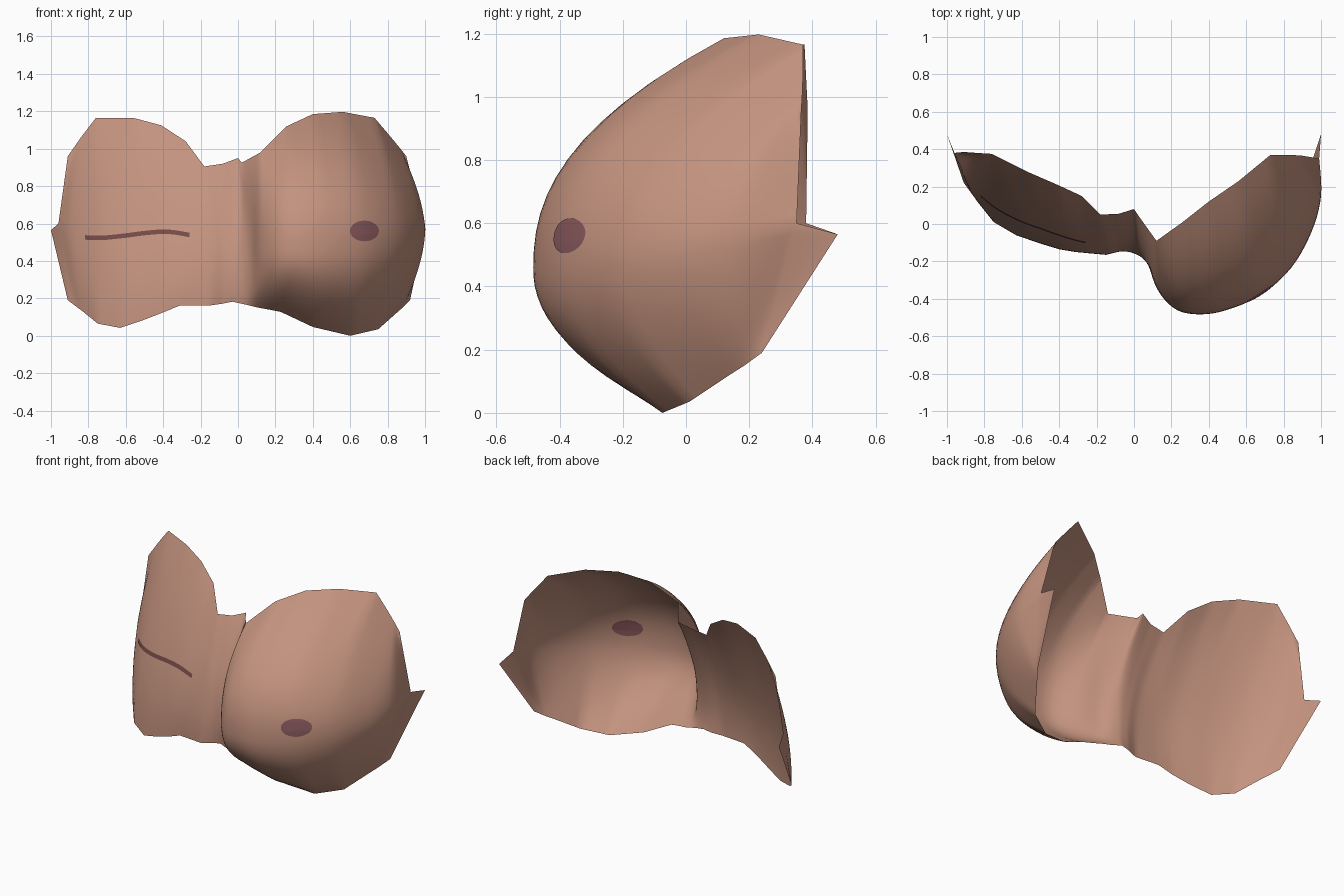
import bpy, math
from mathutils import Vector
from mathutils.bvhtree import BVHTree

if "Cube" in bpy.data.objects:
    bpy.data.objects.remove(bpy.data.objects["Cube"])


def material(name, rgb):
    m = bpy.data.materials.new(name)
    m.diffuse_color = (*rgb, 1)
    m.use_nodes = True
    m.node_tree.nodes["Principled BSDF"].inputs["Base Color"].default_value = m.diffuse_color
    return m


def make(name, verts, faces, mat):
    me = bpy.data.meshes.new(name)
    me.from_pydata([tuple(v) for v in verts], [], faces)
    ob = bpy.data.objects.new(name, me)
    bpy.context.collection.objects.link(ob)
    me.materials.append(mat)
    me.polygons.foreach_set("use_smooth", [True] * len(me.polygons))
    return ob


def ramp(x, a, b):
    return min(max((x - a) / (b - a), 0), 1)


skin = material("skin", (0.55, 0.29, 0.21))
dark = material("dark_skin", (0.25, 0.10, 0.11))
scar_mat = material("scar_skin", (0.18, 0.07, 0.065))

# Lower edge, middle ridge and upper edge of the chest, running left to right
lower = [(-.91, .22, .19), (-.83, .11, .13), (-.75, .01, .065), (-.63, -.06, .042),
         (-.5, -.105, .086), (-.4, -.135, .125), (-.31, -.15, .162), (-.15, -.165, .162),
         (-.08, -.145, .172), (-.03, -.14, .182), (.04, -.155, .167), (.1, -.155, .152),
         (.165, -.17, .14), (.23, -.18, .127), (.4, -.14, .047), (.6, -.075, 0),
         (.75, .01, .035), (.84, .13, .115), (.88, .185, .15), (.92, .24, .19)]
middle = [(-.96, .38, .6), (-.89, .245, .57), (-.77, .12, .55), (-.63, .035, .55),
          (-.5, -.02, .55), (-.38, -.065, .55), (-.27, -.09, .55), (-.15, -.11, .54),
          (-.07, -.11, .53), (.01, -.125, .52), (.07, -.2, .5), (.12, -.34, .47),
          (.2, -.44, .46), (.3, -.48, .46), (.46, -.47, .46), (.67, -.385, .48),
          (.84, -.235, .5), (.95, -.04, .52), (1, .15, .56), (.99, .35, .6)]
upper = [(-.91, .385, .96), (-.84, .38, 1.06), (-.76, .375, 1.165), (-.66, .325, 1.165),
         (-.56, .275, 1.165), (-.41, .21, 1.125), (-.28, .15, 1.04), (-.18, .05, .905),
         (-.08, .055, .92), (0, .08, .95), (.02, .05, .925), (.12, -.09, .98),
         (.19, -.04, 1.05), (.26, .01, 1.12), (.4, .12, 1.185), (.56, .23, 1.197),
         (.73, .37, 1.165), (.815, .37, 1.065), (.86, .368, 1.01), (.9, .365, .96)]
lower, middle, upper = ([Vector(p) for p in row] for row in (lower, middle, upper))


def spline(pts, i, t):
    a, b, c, d = (pts[min(max(k, 0), len(pts) - 1)] for k in (i - 1, i, i + 1, i + 2))
    return 0.5 * (2 * b + (c - a) * t + (2 * a - 5 * b + 4 * c - d) * t * t
                  + (3 * b - a - 3 * c + d) * t ** 3)


def column(lo, mid, up, edge, n):
    # Two half curves meeting at the ridge with a shared slope; straight at the rims
    breast = ramp(mid.x, 0.02, 0.12)
    power = 2 + 0.3 * breast - 0.6 * ramp(mid.x, 0.6, 1)
    slope = (up - lo) / (up.z - lo.z) * (1 - breast)
    out = []
    for k in range(-n, n + 1):
        end = up if k > 0 else lo
        v = abs(k) / n
        h = end.z - mid.z
        p = mid + slope * h * v + (end - mid - slope * h) * v ** power
        p = p.lerp(mid.lerp(end, v), edge)
        p.z = mid.z + h * v
        out.append(p)
    return out


# Chest skin: flat side on the left, full breast on the right
SUB, N = 5, 12
verts, faces = [], []
cols, last = 0, len(middle) - 2
for i in range(last + 1):
    for s in range(SUB + (i == last)):
        t = s / SUB
        edge = (1 - t) if i == 0 else t if i == last else 0
        verts += column(lower[i].lerp(lower[i + 1], t), spline(middle, i, t),
                        upper[i].lerp(upper[i + 1], t), edge, N)
        cols += 1
R = 2 * N + 1
for c in range(cols - 1):
    for r in range(R - 1):
        a = c * R + r
        faces.append((a, a + R, a + R + 1, a + 1))

# Pointed flaps at both outer edges
for base, tip, flip in ((0, (-1, .48, .565), True), ((cols - 1) * R, (1, .48, .565), False)):
    verts.append(Vector(tip))
    k = len(verts) - 1
    for r in range(N):
        f = (base + r, k, base + r + 1)
        faces.append(f[::-1] if flip else f)
make("chest_skin", verts, faces, skin)
tree = BVHTree.FromPolygons(verts, faces)


def on_skin(x, z, lift):
    hit, nor, _, _ = tree.ray_cast(Vector((x, -3, z)), Vector((0, 1, 0)))
    if nor.y > 0:
        nor = -nor
    return hit + nor * lift


# Areola, seen from both sides of the skin
pts, fcs = [on_skin(.675, .56, 0)], []
SEG, RINGS = 28, 6
for r in range(1, RINGS + 1):
    for k in range(SEG):
        a = 2 * math.pi * k / SEG
        pts.append(on_skin(.675 + .077 * r / RINGS * math.cos(a),
                           .56 + .055 * r / RINGS * math.sin(a), 0))
for k in range(SEG):
    n = (k + 1) % SEG
    fcs.append((0, 1 + k, 1 + n))
    for r in range(RINGS - 1):
        o = 1 + r * SEG
        fcs.append((o + k, o + SEG + k, o + SEG + n, o + n))
mod = make("areola", pts, fcs, dark).modifiers.new("thickness", "SOLIDIFY")
mod.thickness, mod.offset, mod.use_rim = .005, 0, False

# Scar line across the flat side
path = [Vector(p) for p in ((-.815, .525), (-.72, .523), (-.6, .535), (-.48, .55),
                            (-.37, .555), (-.26, .538))]
pts, fcs = [], []
for i in range(len(path) - 1):
    for s in range(6 + (i == len(path) - 2)):
        p = spline(path, i, s / 6)
        pts += [on_skin(p.x, p.y + d, .003) for d in (-.012, .012)]
for k in range(0, len(pts) - 2, 2):
    fcs.append((k, k + 2, k + 3, k + 1))
make("scar", pts, fcs, scar_mat)
